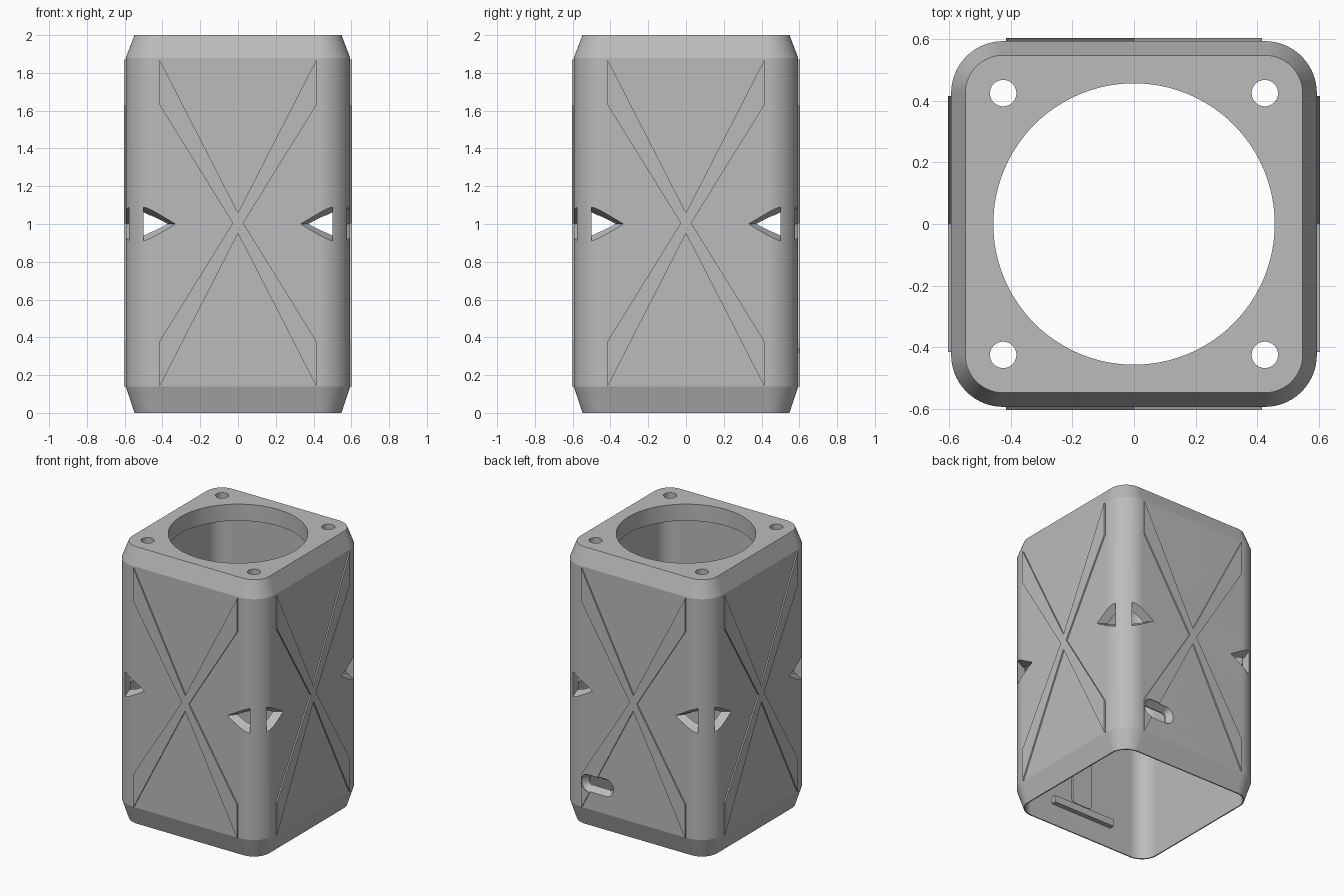
import bpy
import bmesh
from math import pi, cos, sin
from mathutils import Matrix

cube = bpy.data.objects.get("Cube")
if cube:
    bpy.data.objects.remove(cube, do_unlink=True)

grey = bpy.data.materials.new("plain grey")
grey.use_nodes = True
COLOUR = (0.5, 0.5, 0.5, 1)
grey.diffuse_color = COLOUR
grey.node_tree.nodes["Principled BSDF"].inputs["Base Color"].default_value = COLOUR


def loft(name, rings, side=0):
    """Solid through matching rings of points, turned to one of four sides."""
    bm = bmesh.new()
    loops = [[bm.verts.new(p) for p in ring] for ring in rings]
    n = len(loops[0])
    for low, high in zip(loops, loops[1:]):
        for i in range(n):
            j = (i + 1) % n
            bm.faces.new((low[i], low[j], high[j], high[i]))
    bm.faces.new(loops[0])
    bm.faces.new(loops[-1])
    bm.transform(Matrix.Rotation(side * pi / 2, 4, 'Z'))
    bmesh.ops.recalc_face_normals(bm, faces=bm.faces)
    mesh = bpy.data.meshes.new(name)
    bm.to_mesh(mesh)
    bm.free()
    mesh.materials.append(grey)
    obj = bpy.data.objects.new(name, mesh)
    bpy.context.collection.objects.link(obj)
    return obj


def rounded(hw, hh, r, steps=14):
    """Outline of a rounded rectangle."""
    pts = []
    for k, (sx, sy) in enumerate([(1, 1), (-1, 1), (-1, -1), (1, -1)]):
        for i in range(steps + 1):
            a = (k + i / steps) * pi / 2
            pts.append((sx * (hw - r) + r * cos(a), sy * (hh - r) + r * sin(a)))
    return pts


def circle(cx, cy, r, n):
    return [(cx + r * cos(2 * pi * i / n), cy + r * sin(2 * pi * i / n)) for i in range(n)]


def level(outline, z):
    return [(x, y, z) for x, y in outline]


def facing(outline, depth):
    """Outline drawn on the front wall at a distance from the centre."""
    return [(u, -depth, v) for u, v in outline]


def cut(obj, cutters):
    bpy.context.view_layer.objects.active = obj
    for c in cutters:
        c.hide_render = True
        mod = obj.modifiers.new("cut", 'BOOLEAN')
        mod.operation = 'DIFFERENCE'
        mod.solver = 'EXACT'
        mod.object = c
        bpy.ops.object.modifier_apply(modifier=mod.name)


# Housing with chamfered ends
CORE = 0.425  # centre of the corner rounding
sections = [(0, 0.548), (0.14, 0.594), (1.88, 0.594), (2, 0.548)]
housing = loft("housing", [level(rounded(w, w, w - CORE), z) for z, w in sections])

# Hollow inside, open below, with a round opening and screw holes on top
cavity = rounded(0.54, 0.54, 0.115)
cutters = [loft("cavity_cutter", [level(cavity, -0.1), level(cavity, 1.88)])]
opening = circle(0, 0, 0.457, 96)
cutters.append(loft("opening_cutter", [level(opening, 1.7), level(opening, 2.1)]))
for sx in (-1, 1):
    for sy in (-1, 1):
        hole = circle(sx * CORE, sy * CORE, 0.043, 32)
        cutters.append(loft("screw_cutter", [level(hole, 1.7), level(hole, 2.1)]))


# Flared triangular vents beside every corner
def vent(s, tip, half):
    return [(s * 0.5, 1 + half), (s * tip, 1), (s * 0.5, 1 - half)]


for side in range(4):
    for s in (-1, 1):
        rings = [facing(vent(s, t, h), d) for t, h, d in
                 [(0.33, 0.1, 0.65), (0.33, 0.1, 0.594), (0.38, 0.062, 0.53), (0.38, 0.062, 0.46)]]
        cutters.append(loft("vent_cutter", rings, side))


# Flared cable port low on the back
def port(hw, hh, r):
    return [(u - 0.29, v + 0.33) for u, v in rounded(hw, hh, r, 6)]


wide, narrow = port(0.125, 0.062, 0.055), port(0.095, 0.036, 0.03)
port_cutter = loft("port_cutter", [facing(wide, 0.65), facing(wide, 0.594),
                                   facing(narrow, 0.555), facing(narrow, 0.46)], 2)
cut(housing, cutters + [port_cutter])

# Raised crosses on the four walls, with arms widening to the corners
quarter = [(0.415, 1.63), (0.415, 1.87)]
cross = [(0.028, 1.005)] + quarter + [(0, 1.06)]
cross += [(-u, v) for u, v in reversed(quarter)] + [(-0.028, 1.005)]
cross += [(-u, 2.01 - v) for u, v in quarter] + [(0, 0.95)]
cross += [(u, 2.01 - v) for u, v in reversed(quarter)]
for side, wall in enumerate(("front", "left", "back", "right")):
    plate = loft(wall + "_cross", [facing(cross, 0.59), facing(cross, 0.604)], side)
    if wall == "back":
        cut(plate, [port_cutter])

# Ledge and rounded strip inside the front wall
ledge = [(-0.25, 0.15), (0.25, 0.15), (0.25, 0.2), (-0.25, 0.2)]
loft("inner_ledge", [facing(ledge, 0.545), facing(ledge, 0.505)])
strip = [(u, v + 0.42) for u, v in rounded(0.08, 0.2, 0.03, 5)]
loft("inner_strip", [facing(strip, 0.545), facing(strip, 0.528)])

# Remove the cutters and smooth the rounded corners
for c in cutters + [port_cutter]:
    bpy.data.objects.remove(c, do_unlink=True)
bpy.ops.object.select_all(action='DESELECT')
housing.select_set(True)
bpy.context.view_layer.objects.active = housing
bpy.ops.object.shade_smooth_by_angle(angle=pi / 15)
weighted = housing.modifiers.new("even shading", 'WEIGHTED_NORMAL')
weighted.keep_sharp = True
